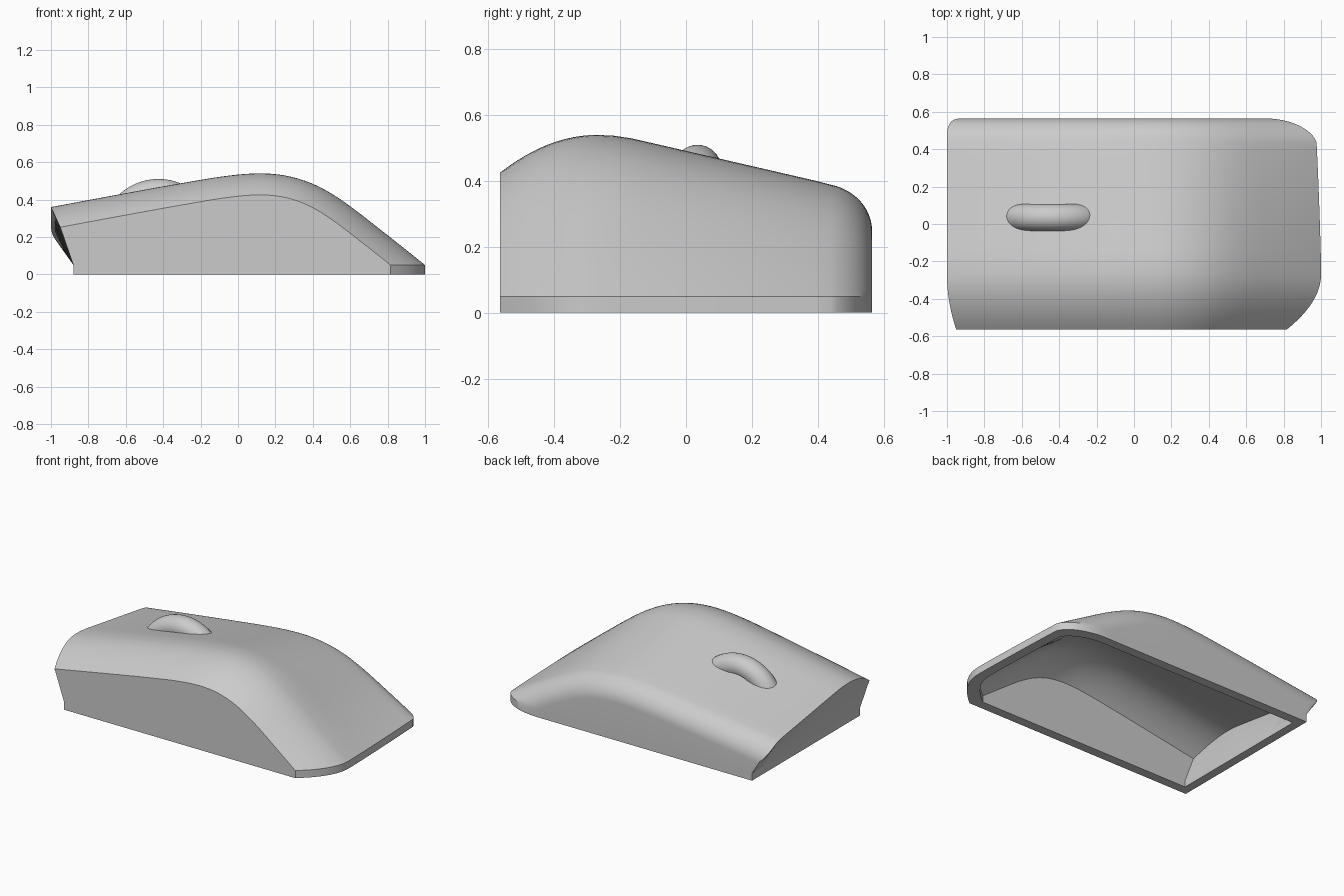
import bpy, bmesh, math
from mathutils import Vector

if "Cube" in bpy.data.objects:
    bpy.data.objects.remove(bpy.data.objects["Cube"])

grey = bpy.data.materials.new("plain_grey")
grey.diffuse_color = (0.6, 0.6, 0.6, 1)
grey.use_nodes = True
grey.node_tree.nodes["Principled BSDF"].inputs["Base Color"].default_value = grey.diffuse_color

# Crest line of the body, seen from the front (x, z)
CREST = [(-1.1, .341), (-1, .36), (-.65, .425), (-.3, .488), (-.05, .528), (.13, .54),
         (.28, .523), (.42, .475), (.56, .393), (.78, .225), (1, .05), (1.05, .01)]
NU, LIP, Y = 56, .05, .565


def crest(x):
    """Smooth height of the crest at x, with its slope."""
    def tangent(i):
        a, b = CREST[max(i - 1, 0)], CREST[min(i + 1, len(CREST) - 1)]
        return (b[1] - a[1]) / (b[0] - a[0])
    i = max(k for k in range(len(CREST) - 1) if CREST[k][0] <= x + 1e-9)
    (x0, z0), (x1, z1) = CREST[i], CREST[i + 1]
    h = x1 - x0
    t = (x - x0) / h
    m0, m1 = tangent(i) * h, tangent(i + 1) * h
    c2, c3 = 3 * (z1 - z0) - 2 * m0 - m1, 2 * (z0 - z1) + m0 + m1
    return z0 + t * (m0 + t * (c2 + t * c3)), (m0 + t * (2 * c2 + 3 * t * c3)) / h


def rail(scale, inset, left):
    """Points of one lengthwise line, from the left end down to the lip."""
    pts = []
    for k in range(401):
        x = -1.1 + 2.1 * k / 400
        z, dz = crest(x)
        n = Vector((-dz * scale, 1)).normalized()
        pts.append((x - n.x * inset, z * scale - n.y * inset))

    last = max(k for k, p in enumerate(pts) if p[1] >= LIP - 1e-4)
    right = pts[last][0]
    if last < 400:
        (xa, za), (xb, zb) = pts[last], pts[last + 1]
        right = xa + (xb - xa) * (za - LIP) / (za - zb)
    out, k = [], 0
    for i in range(NU + 1):
        x = left + (right - left) * i / NU
        while k < 399 and pts[k + 1][0] < x:
            k += 1
        (xa, za), (xb, zb) = pts[k], pts[k + 1]
        out.append((x, max(LIP, za + (zb - za) * (x - xa) / (xb - xa))))
    return out


# Cross section: (y, height scale, inset, left end)
section = []
for i in range(12):                                   # front shoulder
    t = 1 - i / 12
    section.append((-.27 - .295 * t, 1, .115 * t * t, -1 + .05 * t * t))
for i in range(14):                                   # sloping top
    y = -.27 + .71 * i / 14
    d = y + .27
    s = 6.35 * d * d if d < .12 else .0915 + 1.525 * (d - .12)
    section.append((y, 1 - .28 * s, 0, -1))
a0 = math.radians(13)
for i in range(13):                                   # rounded back edge
    a = a0 + (math.pi / 2 - a0) * i / 12
    f = (math.cos(a0) - math.cos(a)) / math.cos(a0)
    y = .44 + .125 * (math.sin(a) - math.sin(a0)) / (1 - math.sin(a0))
    section.append((y, .72, .14 * f, -1 + .08 * f * f))


def row(y, pts):
    """Lengthwise row with the undercut left end and the lip on the right."""
    pts = [(-.88, 0), (-.88, min(LIP, pts[0][1]))] + pts + [(pts[-1][0], 0)]
    return [Vector((x, y, z)) for x, z in pts]


def wall(y, right, z):
    return row(y, [(-.88 + (right + .88) * i / NU, z) for i in range(NU + 1)])


rails = [(y, rail(s, n, left)) for y, s, n, left in section]
front_x, back_x = rails[0][1][-1][0], rails[-1][1][-1][0]
rows = [wall(-Y, front_x, 0), wall(-Y, front_x, LIP)]
rows += [row(y, pts) for y, pts in rails]
rows += [wall(Y, back_x, LIP), wall(Y, back_x, 0)]


def finish(name, bm, angle):
    bmesh.ops.remove_doubles(bm, verts=bm.verts, dist=1e-5)
    bmesh.ops.dissolve_degenerate(bm, edges=bm.edges, dist=1e-5)
    bmesh.ops.recalc_face_normals(bm, faces=bm.faces)
    mesh = bpy.data.meshes.new(name)
    bm.to_mesh(mesh)
    bm.free()
    mesh.materials.append(grey)
    ob = bpy.data.objects.new(name, mesh)
    bpy.context.collection.objects.link(ob)
    bpy.ops.object.select_all(action='DESELECT')
    ob.select_set(True)
    bpy.context.view_layer.objects.active = ob
    bpy.ops.object.shade_smooth_by_angle(angle=math.radians(angle))


def skin(bm, grid):
    for r0, r1 in zip(grid, grid[1:]):
        for k in range(len(r0) - 1):
            bm.faces.new((r0[k], r0[k + 1], r1[k + 1], r1[k]))


def border(grid):
    return (grid[0][:-1] + [r[-1] for r in grid[:-1]]
            + grid[-1][:0:-1] + [r[0] for r in grid[:0:-1]])


# Hollow body: outer skin, inner skin and flat rim underneath
bm = bmesh.new()
outer = [[bm.verts.new(p) for p in r] for r in rows]
inner = [[bm.verts.new((p.x * .935, p.y * .89, p.z * .87)) for p in r] for r in rows]
skin(bm, outer)
skin(bm, [r[::-1] for r in inner])
bo, bi = border(outer), border(inner)
for k in range(len(bo)):
    j = (k + 1) % len(bo)
    bm.faces.new((bo[j], bo[k], bi[k], bi[j]))
finish("body_shell", bm, 30)

# Scroll wheel: the rounded rim of a disc, kept only where it rises from the top
bm = bmesh.new()
tilt, tube, ring = math.radians(9.6), .072, .238
grid = []
for i in range(37):
    a = math.radians(-50 + 100 * i / 36)
    line = []
    for j in range(21):
        b = math.radians(-110 + 220 * j / 20)
        r = ring + tube * math.cos(b)
        t, h = r * math.sin(a), max(r * math.cos(a), .19)
        line.append(bm.verts.new((-.425 + t * math.cos(tilt) - h * math.sin(tilt),
                                  .035 + tube * math.sin(b),
                                  .2 + t * math.sin(tilt) + h * math.cos(tilt))))
    grid.append(line)
skin(bm, grid)
finish("scroll_wheel", bm, 40)
